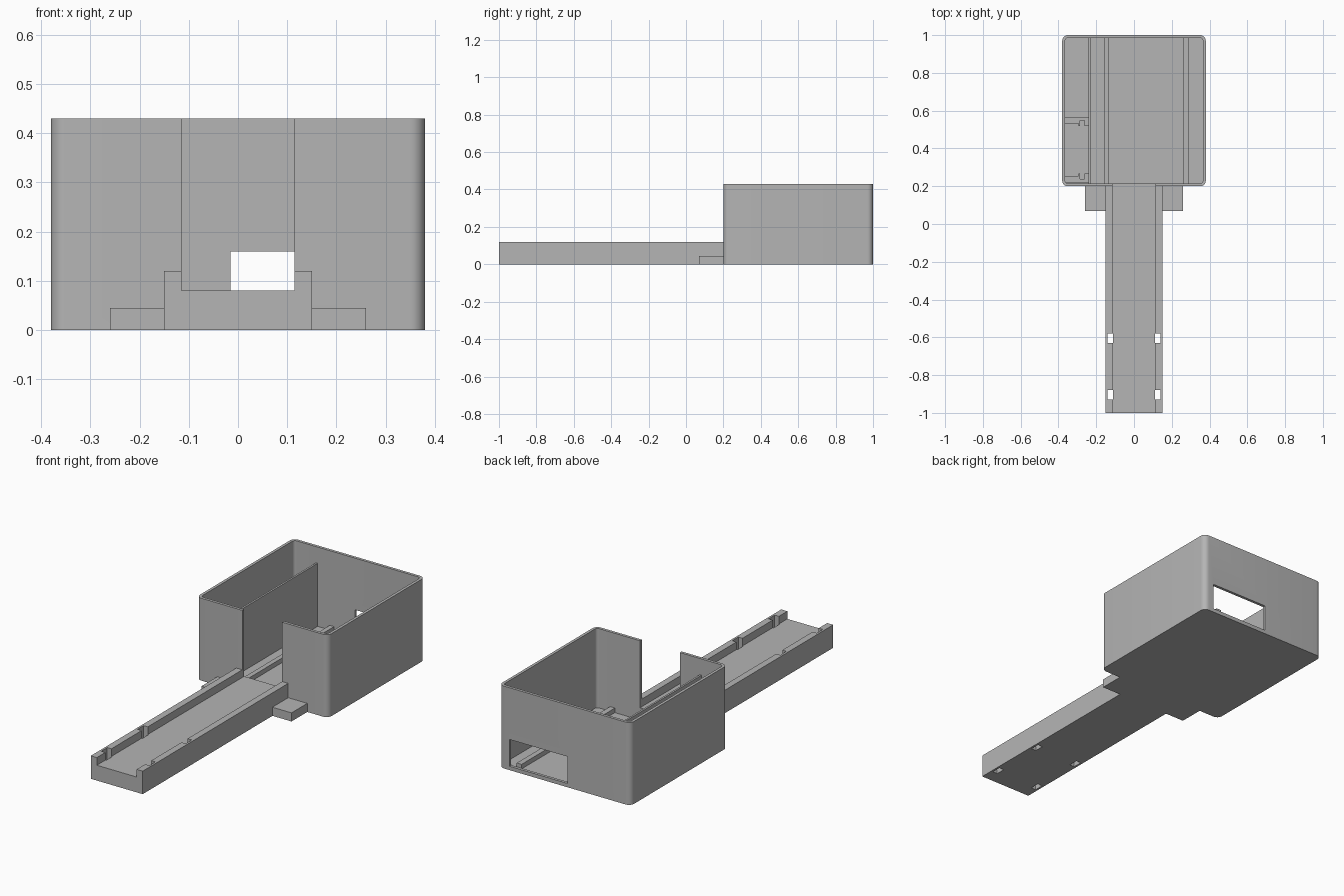
import bpy
import math

if "Cube" in bpy.data.objects:
    bpy.data.objects.remove(bpy.data.objects["Cube"], do_unlink=True)

grey = bpy.data.materials.new("plain grey")
grey.use_nodes = True
grey.diffuse_color = (0.46, 0.46, 0.46, 1)
grey.node_tree.nodes["Principled BSDF"].inputs["Base Color"].default_value = grey.diffuse_color


def prism(name, outline, low, high, axis="Z"):
    """Extrude a counter-clockwise outline along z, or an x-z outline along y."""
    n = len(outline)
    if axis == "Z":
        verts = [(a, b, h) for h in (low, high) for a, b in outline]
    else:
        verts = [(a, h, b) for h in (high, low) for a, b in outline]
    faces = [tuple(reversed(range(n))), tuple(range(n, 2 * n))]
    faces += [(i, (i + 1) % n, n + (i + 1) % n, n + i) for i in range(n)]
    mesh = bpy.data.meshes.new(name)
    mesh.from_pydata(verts, [], faces)
    mesh.materials.append(grey)
    obj = bpy.data.objects.new(name, mesh)
    bpy.context.collection.objects.link(obj)
    return obj


def block(name, x0, x1, y0, y1, z0, z1):
    return prism(name, [(x0, y0), (x1, y0), (x1, y1), (x0, y1)], z0, z1)


def rounded(x, y0, y1, r, steps=8):
    """Rounded rectangle, symmetric in x."""
    centres = [(x - r, y1 - r), (r - x, y1 - r), (r - x, y0 + r), (x - r, y0 + r)]
    pts = []
    for quarter, (cx, cy) in enumerate(centres):
        for s in range(steps + 1):
            a = math.pi / 2 * (quarter + s / steps)
            pts.append((cx + r * math.cos(a), cy + r * math.sin(a)))
    return pts


def cut(obj, cutters):
    for c in cutters:
        c.hide_render = True
        mod = obj.modifiers.new("cut", "BOOLEAN")
        mod.operation = "DIFFERENCE"
        mod.solver = "EXACT"
        mod.object = c
    deps = bpy.context.evaluated_depsgraph_get()
    mesh = bpy.data.meshes.new_from_object(obj.evaluated_get(deps))
    obj.modifiers.clear()
    obj.data = mesh
    for c in cutters:
        bpy.data.objects.remove(c, do_unlink=True)


# Open-topped housing with a front doorway and a rear window
FLOOR = 0.016
housing = prism("housing", rounded(0.38, 0.2, 1.0, 0.03), 0, 0.43)
cut(housing, [
    prism("cavity", rounded(0.365, 0.215, 0.985, 0.015), FLOOR, 0.6),
    block("doorway", -0.115, 0.115, 0.1, 0.3, 0.08, 0.6),
    block("window", -0.015, 0.32, 0.9, 1.1, 0.02, 0.16),
])
bpy.ops.object.select_all(action="DESELECT")
housing.select_set(True)
bpy.context.view_layer.objects.active = housing
bpy.ops.object.shade_smooth_by_angle(angle=math.radians(30))

# Long channel arm with four slots through its side rails
arm = prism("channel_arm", [(-0.15, 0), (0.15, 0), (0.15, 0.12), (0.115, 0.12),
                            (0.115, 0.08), (-0.115, 0.08), (-0.115, 0.12),
                            (-0.15, 0.12)], -1, 0.2, axis="Y")
slots = []
for y in (-0.905, -0.605):
    for x in (-0.125, 0.125):
        slots.append(block("slot", x - 0.014, x + 0.014, y - 0.025, y + 0.025, -0.1, 0.3))
cut(arm, slots)

# Foot tabs either side of the arm
for name, s in (("right_tab", -1), ("left_tab", 1)):
    a, b = sorted((0.15 * s, 0.26 * s))
    block(name, a, b, 0.07, 0.2, 0, 0.045)

# Interior partition and floor rails
block("partition", -0.24, -0.23, 0.215, 0.985, FLOOR, 0.345)
block("right_floor_rail", -0.16, -0.135, 0.215, 0.985, FLOOR, 0.04)
block("left_floor_rail", 0.26, 0.288, 0.215, 0.985, FLOOR, 0.04)

# Pair of notched holder posts in the side compartment, mirrored along y
half = [(-0.365, 0.14), (-0.295, 0.14), (-0.295, 0.125), (-0.285, 0.125),
        (-0.285, 0.155), (-0.262, 0.155), (-0.262, 0.125), (-0.24, 0.125),
        (-0.24, 0.172), (-0.365, 0.172)]
MIDDLE = 0.393
prism("rear_holder_post", [(x, MIDDLE + d) for x, d in half], FLOOR, 0.24)
prism("front_holder_post", [(x, MIDDLE - d) for x, d in reversed(half)], FLOOR, 0.24)
